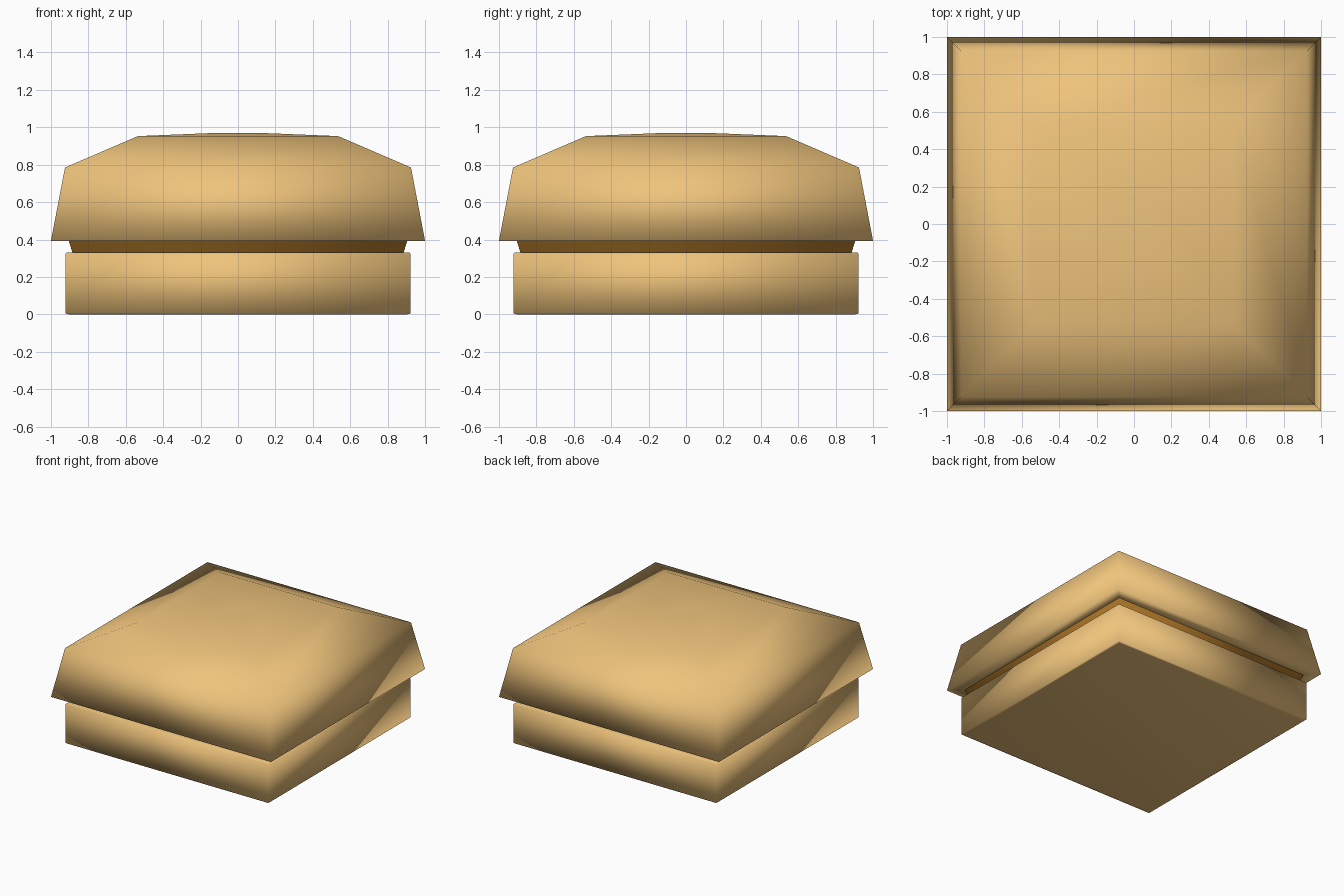
import bpy, bmesh

if "Cube" in bpy.data.objects:
    bpy.data.objects.remove(bpy.data.objects["Cube"])


def material(name, rgb):
    m = bpy.data.materials.new(name)
    m.diffuse_color = (*rgb, 1)
    m.use_nodes = True
    m.node_tree.nodes["Principled BSDF"].inputs["Base Color"].default_value = m.diffuse_color
    return m


def square_stack(name, profile, mat, cap_bottom=False, cap_top=False):
    """Skin a stack of square rings given as (half width, height)."""
    bm = bmesh.new()
    rings = [[bm.verts.new((sx * r, sy * r, z))
              for sx, sy in ((-1, -1), (1, -1), (1, 1), (-1, 1))]
             for r, z in profile]
    for lo, hi in zip(rings, rings[1:]):
        for i in range(4):
            j = (i + 1) % 4
            bm.faces.new((lo[i], lo[j], hi[j], hi[i]))
    if cap_bottom:
        bm.faces.new(rings[0][::-1])
    if cap_top:
        bm.faces.new(rings[-1])
    for f in bm.faces:
        f.smooth = True
    mesh = bpy.data.meshes.new(name)
    bm.to_mesh(mesh)
    bm.free()
    mesh.materials.append(mat)
    ob = bpy.data.objects.new(name, mesh)
    bpy.context.collection.objects.link(ob)
    return ob


golden = material("golden", (0.86, 0.55, 0.20))
brown = material("brown", (0.42, 0.18, 0.02))

# Lower slab with a narrow top ledge
square_stack("base", [(0.905, 0), (0.922, 0.005), (0.922, 0.325), (0.915, 0.33), (0.885, 0.33)],
             golden, cap_bottom=True)
# Recessed dark layer
square_stack("middle_layer", [(0.885, 0.33), (0.905, 0.393)], brown)
# Overhanging lid with sloped shoulders and shallow crown
square_stack("lid", [(0.905, 0.393), (1.0, 0.393), (0.925, 0.785), (0.535, 0.953), (0.12, 0.97)],
             golden, cap_top=True)
